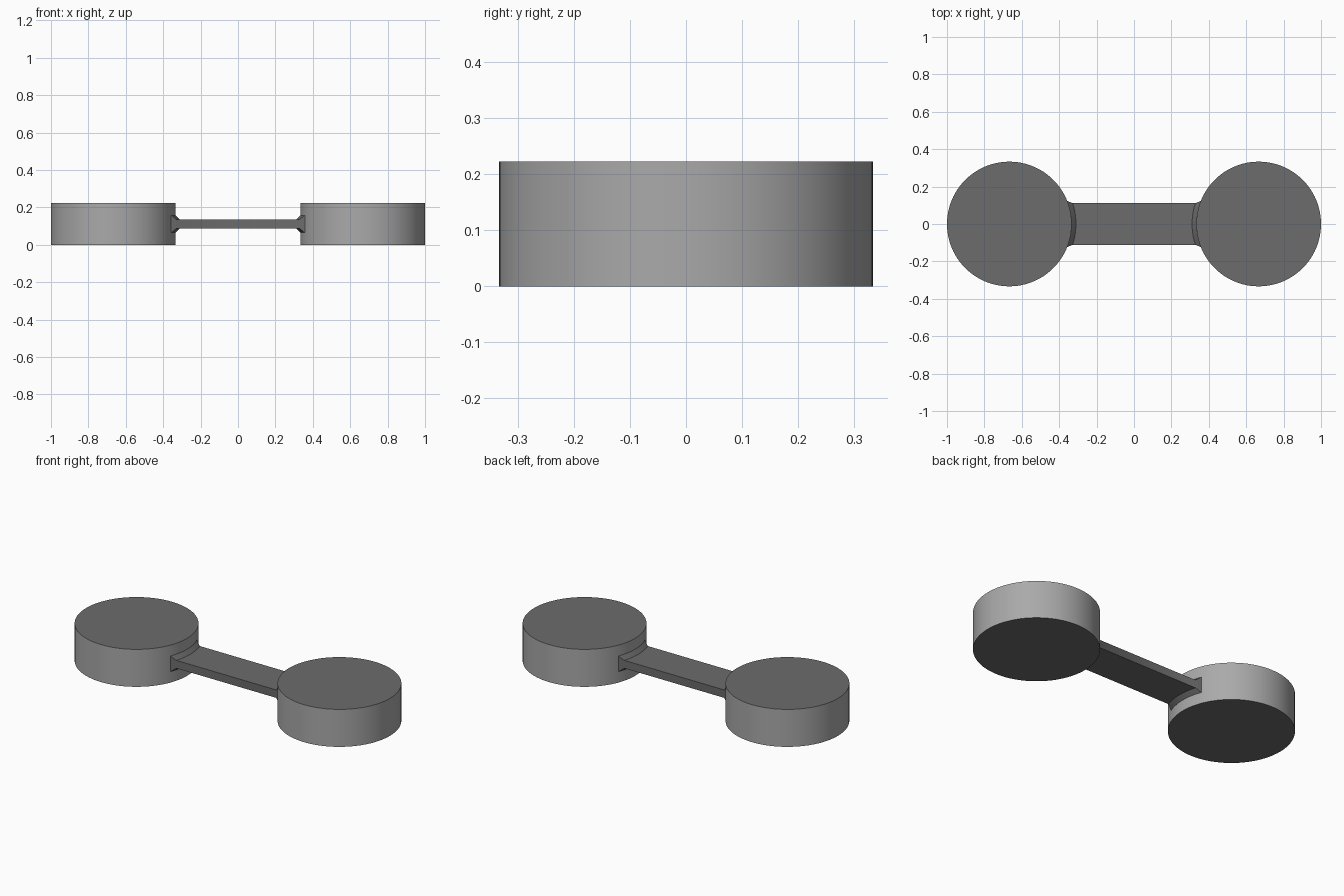
import bpy, bmesh, math

if "Cube" in bpy.data.objects:
    bpy.data.objects.remove(bpy.data.objects["Cube"])

R, CX, H = 0.3333, 0.6667, 0.2225      # disc radius, disc centre, disc height
MID = H / 2
HW, HT, FIL = 0.111, 0.0235, 0.023     # bar half width, half thickness, chamfer


def material(name, v):
    m = bpy.data.materials.new(name)
    m.diffuse_color = (v, v, v, 1)
    m.use_nodes = True
    m.node_tree.nodes["Principled BSDF"].inputs["Base Color"].default_value = m.diffuse_color
    return m


dark = material("dark grey", 0.15)
light = material("light grey", 0.40)


def finish(bm, name, mats):
    bmesh.ops.recalc_face_normals(bm, faces=bm.faces)
    me = bpy.data.meshes.new(name)
    bm.to_mesh(me)
    bm.free()
    for m in mats:
        me.materials.append(m)
    ob = bpy.data.objects.new(name, me)
    bpy.context.collection.objects.link(ob)
    bpy.ops.object.select_all(action='DESELECT')
    ob.select_set(True)
    bpy.context.view_layer.objects.active = ob
    bpy.ops.object.shade_smooth_by_angle(angle=math.radians(25))
    return ob


# End discs: dark caps, light rim
for side, name in ((-1, "left_disc"), (1, "right_disc")):
    bm = bmesh.new()
    bmesh.ops.create_cone(bm, cap_ends=True, segments=96,
                          radius1=R, radius2=R, depth=H)
    for v in bm.verts:
        v.co.x += side * CX
        v.co.z += MID
    bm.normal_update()
    for f in bm.faces:
        f.material_index = 0 if abs(f.normal.z) > 0.5 else 1
    finish(bm, name, (dark, light))

# Connecting bar: cross-sections curved around each disc, flared where they meet it
N = 16


def section(bm, side, offset, half_w, half_t):
    ring = []
    for s in (1, -1):
        for i in range(N + 1):
            y = s * half_w * (2 * i / N - 1)
            x = side * (CX - math.sqrt((R + offset) ** 2 - y * y))
            ring.append(bm.verts.new((x, y, MID + s * half_t)))
    return ring


bm = bmesh.new()
flare = ((-0.004, HW + 0.012, HT + FIL),
         (0.0, HW + 0.012, HT + FIL),
         (FIL, HW, HT))
rings = [section(bm, -1, *f) for f in flare]
rings += [section(bm, 1, *f) for f in reversed(flare)]
for a, b in zip(rings, rings[1:]):
    for i in range(len(a)):
        j = (i + 1) % len(a)
        bm.faces.new((a[i], a[j], b[j], b[i]))
# End caps hidden inside the discs
for r in (rings[0], rings[-1]):
    for i in range(N):
        bm.faces.new((r[i], r[i + 1], r[2 * N - i], r[2 * N + 1 - i]))
finish(bm, "connecting_bar", (dark,))
